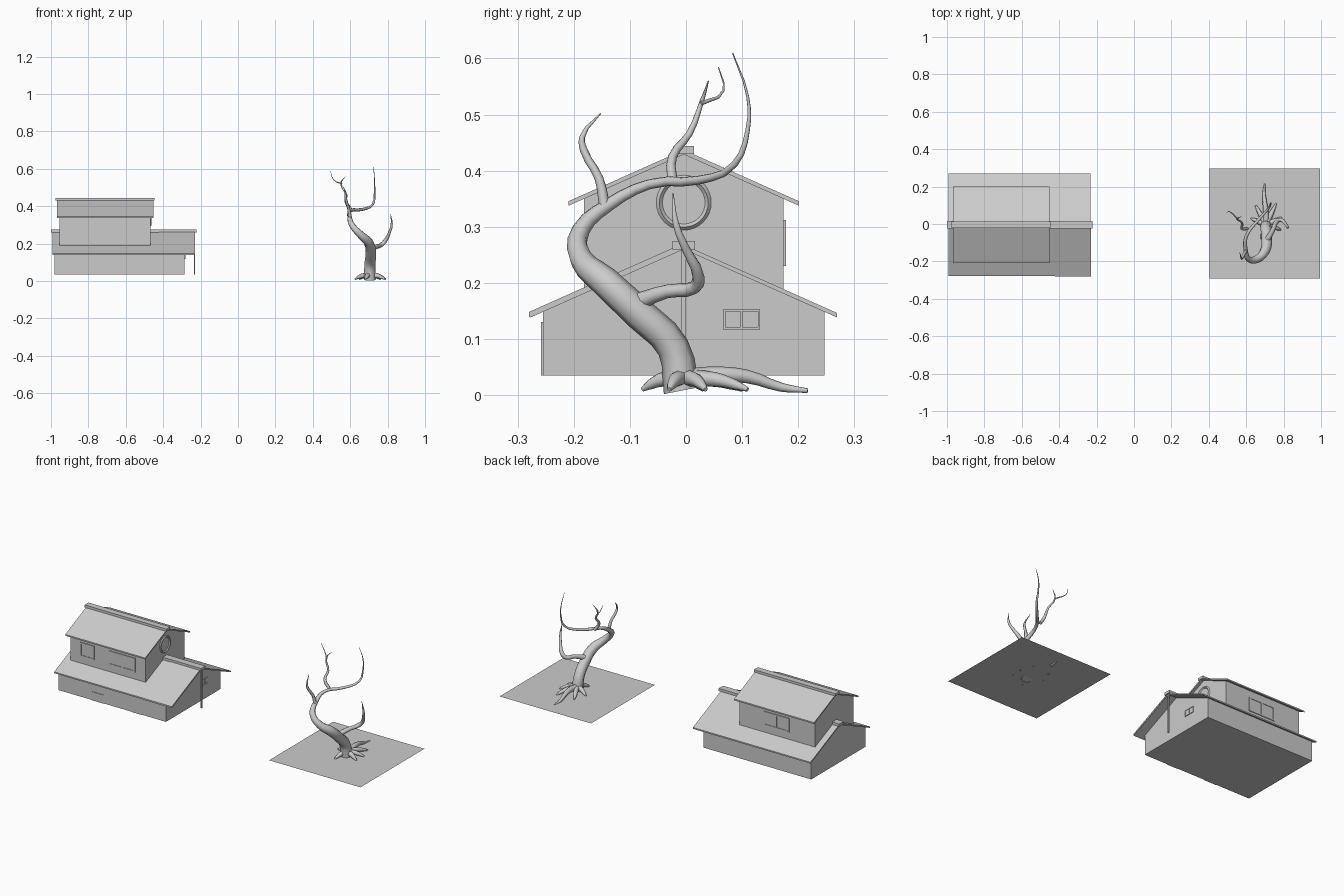
import bpy, bmesh, math

if "Cube" in bpy.data.objects:
    bpy.data.objects.remove(bpy.data.objects["Cube"])

CY = -0.004      # house centre line in y
PITCH = 0.445    # roof slope


def finish(name, bm):
    bmesh.ops.recalc_face_normals(bm, faces=bm.faces)
    me = bpy.data.meshes.new(name)
    bm.to_mesh(me)
    bm.free()
    ob = bpy.data.objects.new(name, me)
    bpy.context.collection.objects.link(ob)
    return ob


def prism(name, profile, x0, x1):
    """Extrude a (y, z) outline along x."""
    bm = bmesh.new()
    face = bm.faces.new([bm.verts.new((x0, y + CY, z)) for y, z in profile])
    ext = bmesh.ops.extrude_face_region(bm, geom=[face])
    for v in ext["geom"]:
        if isinstance(v, bmesh.types.BMVert):
            v.co.x = x1
    return finish(name, bm)


def boxes(name, specs):
    """One object from boxes given as (x0, x1, y0, y1, z0, z1)."""
    bm = bmesh.new()
    for x0, x1, y0, y1, z0, z1 in specs:
        for v in bmesh.ops.create_cube(bm, size=1)["verts"]:
            v.co.x = (x0 + x1) / 2 + v.co.x * (x1 - x0)
            v.co.y = (y0 + y1) / 2 + v.co.y * (y1 - y0)
            v.co.z = (z0 + z1) / 2 + v.co.z * (z1 - z0)
    return finish(name, bm)


def storey(name, x0, x1, half, z0, apex):
    e = apex - half * PITCH
    prism(name, [(-half, z0), (half, z0), (half, e), (0, apex), (-half, e)], x0, x1)


def roof(name, x0, x1, half, apex, t=0.008):
    e = apex - half * PITCH
    prism(name, [(-half, e), (0, apex), (half, e),
                 (half, e - t), (0, apex - t), (-half, e - t)], x0, x1)


def window(name, axis, wall, out, a0, a1, z0, z1, panes, f=0.008, depth=0.004):
    """Framed window on a wall at x or y = wall, facing out (+1 or -1)."""
    bars = [(a0, a1, z0, z0 + f), (a0, a1, z1 - f, z1)]
    for i in range(panes + 1):
        a = a0 + (a1 - a0 - f) * i / panes
        bars.append((a, a + f, z0 + f, z1 - f))
    parts = [b + (depth,) for b in bars] + [(a0 + f, a1 - f, z0 + f, z1 - f, depth * 0.3)]
    specs = []
    for p0, p1, q0, q1, d in parts:
        lo, hi = sorted((wall, wall + out * d))
        specs.append((lo, hi, p0, p1, q0, q1) if axis == "x" else (p0, p1, lo, hi, q0, q1))
    boxes(name, specs)


# House walls and roofs
storey("lower_walls", -0.981, -0.286, 0.251, 0.035, 0.262)
storey("upper_walls", -0.955, -0.468, 0.178, 0.18, 0.43)
roof("lower_roof", -0.992, -0.233, 0.273, 0.268)
roof("upper_roof", -0.968, -0.452, 0.2055, 0.437)
e = 0.271 - 0.276 * PITCH
prism("porch_roof_panel", [(-0.276, e), (0, 0.271), (0, 0.262), (-0.276, e - 0.009)], -0.422, -0.231)
boxes("lower_ridge_cap", [(-1.0, -0.222, CY - 0.02, CY + 0.02, 0.26, 0.275)])
boxes("upper_ridge_cap", [(-0.975, -0.447, CY - 0.018, CY + 0.018, 0.43, 0.444)])
boxes("ridge_post", [(-0.236, -0.229, CY - 0.004, CY + 0.004, 0.035, 0.262)])

# Doors and windows
FRONT, BACK = CY - 0.178, CY + 0.178
window("front_small_window", "y", FRONT, -1, -0.89, -0.80, 0.23, 0.312, 1)
window("front_double_window", "y", FRONT, -1, -0.705, -0.535, 0.23, 0.312, 2)
window("back_double_window", "y", BACK, 1, -0.79, -0.622, 0.23, 0.312, 2)
window("gable_window", "x", -0.286, 1, 0.066, 0.132, 0.117, 0.153, 2, f=0.004)
boxes("front_door", [(-0.506, -0.44, CY - 0.254, CY - 0.25, 0.035, 0.13)])
boxes("low_front_panel", [(-0.762, -0.685, CY - 0.254, CY - 0.25, 0.035, 0.085)])
bpy.ops.mesh.primitive_torus_add(location=(-0.468, CY, 0.343), rotation=(0, math.pi / 2, 0),
                                 major_radius=0.0435, minor_radius=0.0055,
                                 major_segments=32, minor_segments=4)
bpy.context.object.name = "round_window_frame"

# Ground sheet
bm = bmesh.new()
bm.faces.new([bm.verts.new(p) for p in ((0.405, -0.292, 0.01), (0.995, -0.292, 0.01),
                                        (0.995, 0.297, 0.01), (0.405, 0.297, 0.01))])
finish("ground_sheet", bm)


def limb(name, pts, res=3):
    """Tapered eight-sided tube through (x, y, z, radius) points."""
    cu = bpy.data.curves.new(name, "CURVE")
    cu.dimensions = "3D"
    cu.bevel_depth = 1
    cu.bevel_resolution = 2
    cu.resolution_u = res
    cu.use_fill_caps = True
    sp = cu.splines.new("BEZIER")
    sp.bezier_points.add(len(pts) - 1)
    for bp, (x, y, z, r) in zip(sp.bezier_points, pts):
        bp.co = (x, y, z)
        bp.radius = r
        bp.handle_left_type = bp.handle_right_type = "AUTO"
    ob = bpy.data.objects.new(name, cu)
    bpy.context.collection.objects.link(ob)
    bpy.ops.object.select_all(action="DESELECT")
    ob.select_set(True)
    bpy.context.view_layer.objects.active = ob
    bpy.ops.object.convert(target="MESH")
    bpy.ops.object.shade_smooth_by_angle(angle=math.radians(50))


# Tree trunk and branches
limb("trunk", [(.705, -.008, .008, .032), (.705, -.023, .085, .029), (.71, -.083, .145, .029),
               (.70, -.145, .203, .027), (.66, -.187, .243, .021), (.612, -.187, .295, .016),
               (.597, -.137, .34, .012), (.60, -.065, .376, .009), (.665, .022, .383, .008),
               (.722, .087, .412, .006), (.73, .11, .473, .004), (.73, .11, .532, .0025),
               (.725, .083, .61, .001)])
limb("right_branch", [(.71, -.09, .165, .016), (.742, -.033, .185, .012), (.765, .015, .192, .012),
                      (.785, .022, .212, .011), (.81, 0, .26, .008), (.822, -.018, .305, .006),
                      (.815, -.023, .36, .001)])
limb("left_branch", [(.60, -.145, .335, .01), (.592, -.155, .386, .008), (.577, -.182, .436, .007),
                     (.575, -.185, .46, .005), (.565, -.152, .502, .001)])
limb("upper_branch", [(.605, -.024, .38, .009), (.577, -.024, .425, .008), (.578, .006, .466, .006),
                      (.55, .028, .523, .004), (.575, .04, .56, .001)])
limb("twig", [(.555, .027, .52, .004), (.51, .067, .543, .002), (.495, .058, .584, .001)])

# Roots
limb("back_root", [(.705, 0, .03, .018), (.705, .06, .036, .015), (.70, .11, .033, .012),
                   (.695, .17, .014, .008), (.70, .217, .008, .004)])
for i, (x, y) in enumerate([(.79, .035), (.785, -.03), (.76, .11), (.625, .03), (.65, .1), (.68, -.078)]):
    dx, dy = x - .705, y + .005
    limb(f"root_{i + 1}", [(.705, -.005, .03, .016), (.705 + dx * .5, -.005 + dy * .5, .028, .013),
                           (.705 + dx * .8, -.005 + dy * .8, .019, .009), (x, y, .01, .004)])
